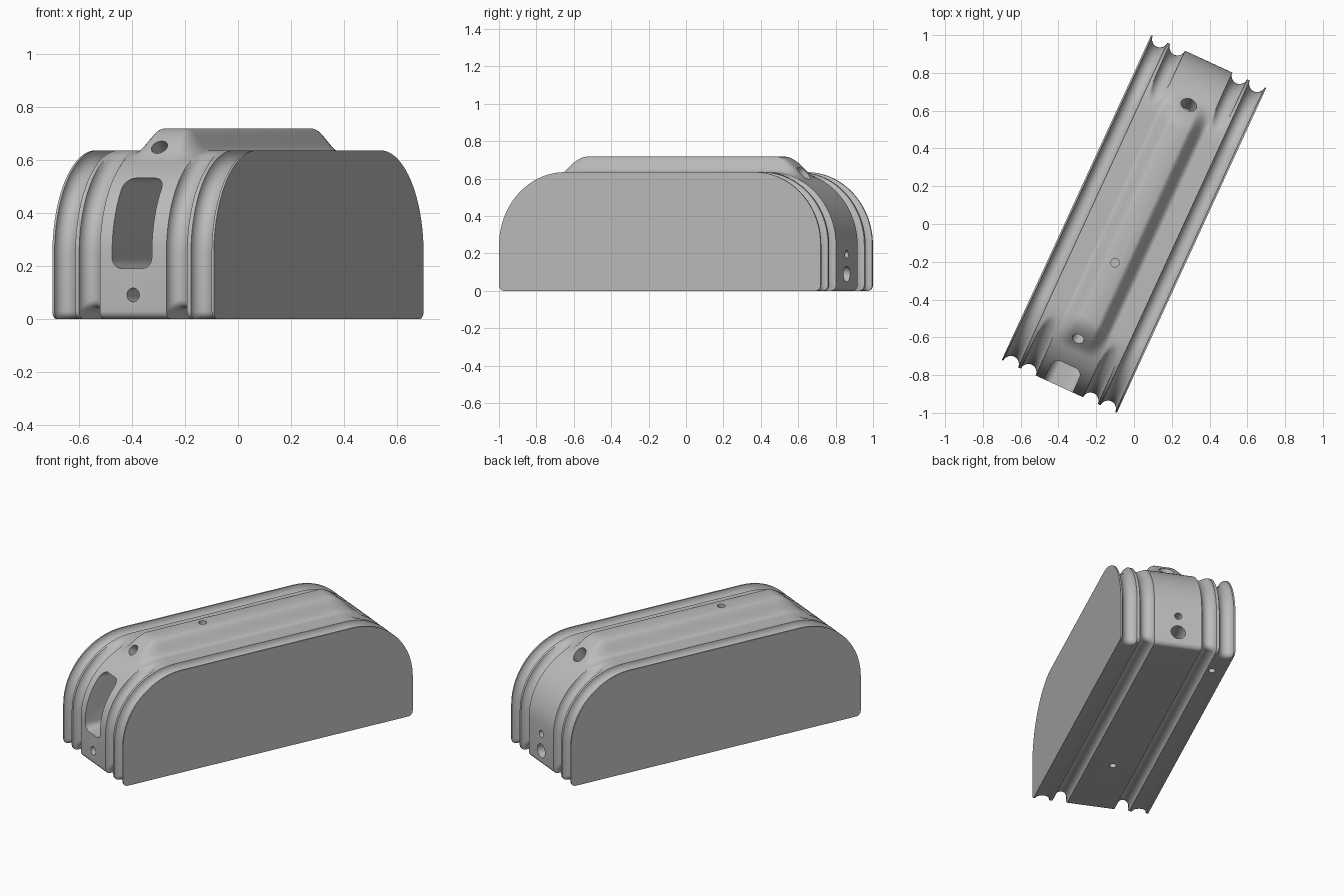
import bpy, bmesh, math
from mathutils import Matrix, Vector

old = bpy.data.objects.get("Cube")
if old:
    bpy.data.objects.remove(old, do_unlink=True)

HALF_L, HALF_W, TOP, ARC, FOOT = 0.946, 0.335, 0.635, 0.39, 0.03
OUTER, INNER, GROOVE_R = 0.283, 0.181, 0.043
RIDGE_H, RIDGE_IN, RIDGE_OUT = 0.083, 0.05, 0.135
TURN = Matrix.Rotation(math.radians(-24.7), 4, 'Z')

grey = bpy.data.materials.new("plain_grey")
grey.use_nodes = True
grey.diffuse_color = (0.5, 0.5, 0.5, 1)
grey.node_tree.nodes["Principled BSDF"].inputs["Base Color"].default_value = (0.5, 0.5, 0.5, 1)


def smooth(a, b, t):
    t = min(max((t - a) / (b - a), 0), 1)
    return t * t * (3 - 2 * t)


def groove(v, centre):
    """Depth of a round groove across the body."""
    return math.sqrt(max(GROOVE_R ** 2 - (abs(v) - centre) ** 2, 0))


def offset(v, tilt):
    """Surface offset; tilt is the angle from straight up, in degrees."""
    ridge = RIDGE_H * (1 - smooth(RIDGE_IN, RIDGE_OUT, abs(v))) * (1 - smooth(0, 28, tilt))
    runout = GROOVE_R * max(0, (50 - tilt) / 39) ** 2
    return ridge - groove(v, OUTER) - max(groove(v, INNER) - runout, 0)


def section(v):
    """Closed lengthwise outline at crosswise position v."""
    half = []
    end = HALF_L + offset(v, 90)
    floor = groove(v, INNER)
    for i in range(7):
        a = math.radians(-90 + 15 * i)
        half.append((end - FOOT + FOOT * math.cos(a), floor + FOOT + FOOT * math.sin(a)))
    for i in range(37):
        tilt = 90 - 2.5 * i
        r, a = ARC + offset(v, tilt), math.radians(tilt)
        half.append((HALF_L - ARC + r * math.sin(a), TOP - ARC + r * math.cos(a)))
    return half + [(-u, z) for u, z in reversed(half)]


# Crosswise stations, denser inside grooves and ridge shoulders
side = [RIDGE_IN + (RIDGE_OUT - RIDGE_IN) * i / 8 for i in range(9)]
for centre in (INNER, OUTER):
    side += [centre - GROOVE_R * math.cos(math.pi * i / 12) for i in range(13)]
side.append(HALF_W)
stations = [-v for v in reversed(side)] + [0] + side

# Main body
bm = bmesh.new()
rings = [[bm.verts.new((v, u, z)) for u, z in section(v)] for v in stations]
for a, b in zip(rings, rings[1:]):
    for i in range(len(a)):
        j = (i + 1) % len(a)
        bm.faces.new((a[i], a[j], b[j], b[i]))
bm.faces.new(rings[0])
bm.faces.new(rings[-1])
bmesh.ops.recalc_face_normals(bm, faces=bm.faces)
bm.transform(TURN)
mesh = bpy.data.meshes.new("ribbed_body")
bm.to_mesh(mesh)
bm.free()
body = bpy.data.objects.new("ribbed_body", mesh)
bpy.context.collection.objects.link(body)
mesh.materials.append(grey)


def cut(name, bm):
    """Subtract a helper solid from the body."""
    bmesh.ops.recalc_face_normals(bm, faces=bm.faces)
    bm.transform(TURN)
    me = bpy.data.meshes.new(name)
    bm.to_mesh(me)
    bm.free()
    me.materials.append(grey)
    cutter = bpy.data.objects.new(name, me)
    bpy.context.collection.objects.link(cutter)
    cutter.hide_render = True
    mod = body.modifiers.new(name, 'BOOLEAN')
    mod.operation, mod.solver, mod.object = 'DIFFERENCE', 'EXACT', cutter
    bpy.context.view_layer.objects.active = body
    bpy.ops.object.modifier_apply(modifier=name)
    bpy.data.objects.remove(cutter, do_unlink=True)


def hole(name, centre, axis, radius, depth, tip=1.0):
    """Blind round hole centred on the surface."""
    bm = bmesh.new()
    rot = Vector(axis).to_track_quat('Z', 'Y').to_matrix().to_4x4()
    bmesh.ops.create_cone(bm, cap_ends=True, segments=28, radius1=radius * tip,
                          radius2=radius, depth=2 * depth,
                          matrix=Matrix.Translation(centre) @ rot)
    cut(name, bm)


# End window with rounded corners
bm = bmesh.new()
bmesh.ops.create_cube(bm, size=1, matrix=Matrix.Translation((-0.005, -0.8, 0.36))
                      @ Matrix.Diagonal((0.165, 0.6, 0.34, 1)))
long_edges = [e for e in bm.edges if abs(e.verts[0].co.y - e.verts[1].co.y) > 0.1]
bmesh.ops.bevel(bm, geom=long_edges, offset=0.04, segments=6, profile=0.5, affect='EDGES')
cut("window_cutter", bm)

# Round holes
hole("front_screw_hole", (0, -0.946, 0.09), (0, -1, 0), 0.026, 0.12)
hole("back_cable_hole", (0, 0.946, 0.09), (0, 1, 0), 0.042, 0.15)
hole("back_small_hole", (0, 0.946, 0.195), (0, 1, 0), 0.021, 0.15)
hole("front_ridge_hole", (-0.015, -0.673, 0.645), (0, -0.8, 0.6), 0.032, 0.12)
hole("back_ridge_hole", (0, 0.695, 0.63), (0, 0.45, 0.9), 0.043, 0.14)
hole("top_hole", (-0.005, -0.228, 0.72), (0, 0, 1), 0.023, 0.12)
hole("bottom_hole", (0, -0.454, 0), (0, 0, -1), 0.02, 0.1)
hole("bottom_side_hole", (-0.256, 0.727, 0), (0, 0, -1), 0.02, 0.1)

# Smooth curves with crisp edges
bpy.ops.object.select_all(action='DESELECT')
body.select_set(True)
bpy.context.view_layer.objects.active = body
bpy.ops.object.shade_smooth_by_angle(angle=math.radians(32))
